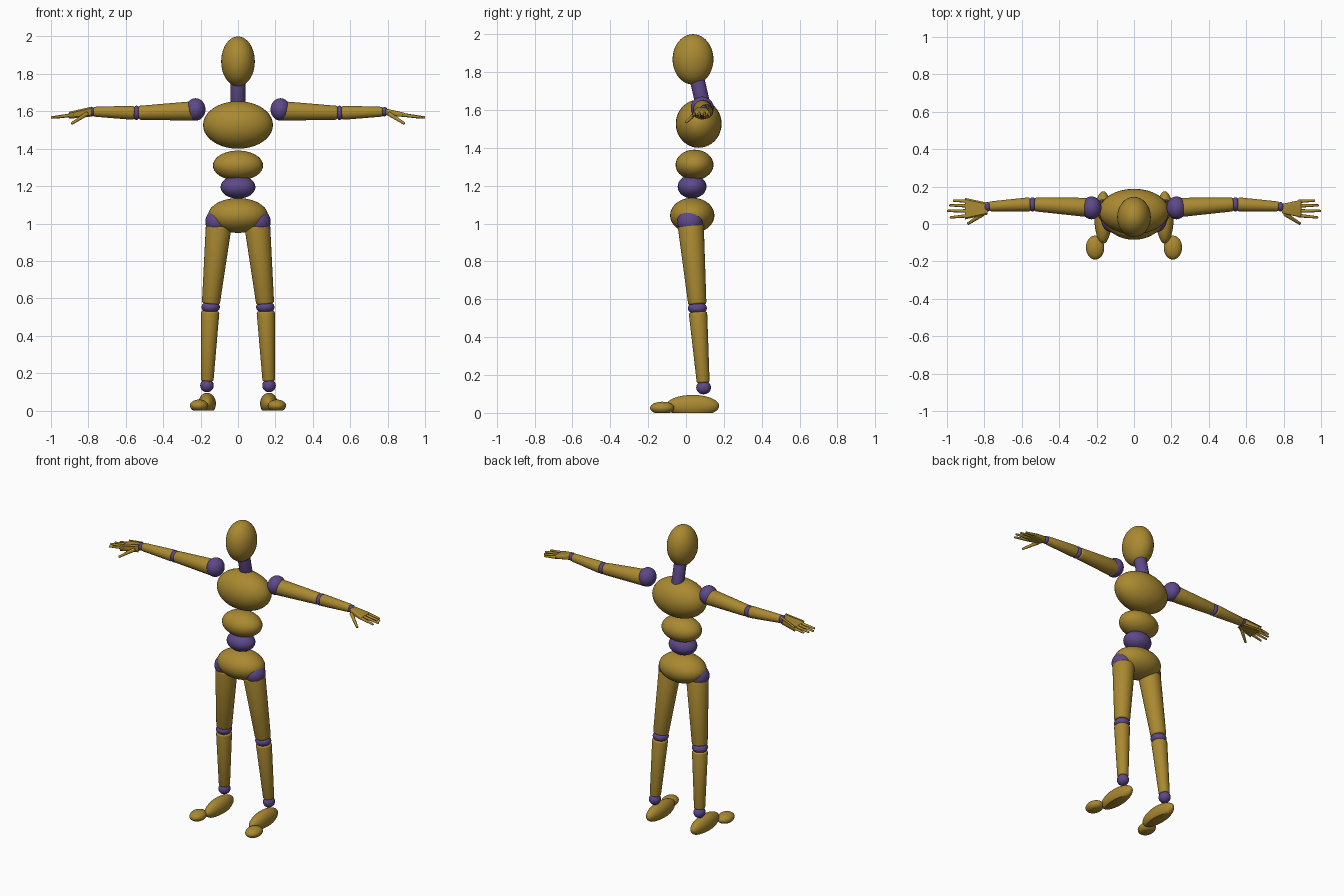
import bpy, bmesh, math
from mathutils import Vector, Matrix

cube = bpy.data.objects.get("Cube")
if cube:
    bpy.data.objects.remove(cube, do_unlink=True)


def material(name, rgb):
    m = bpy.data.materials.new(name)
    m.use_nodes = True
    m.diffuse_color = (*rgb, 1)
    m.node_tree.nodes["Principled BSDF"].inputs["Base Color"].default_value = (*rgb, 1)
    return m


WOOD = material("golden wood", (0.40, 0.25, 0.03))
JOINT = material("purple joint", (0.11, 0.066, 0.25))


def finish(name, bm, mat):
    bmesh.ops.recalc_face_normals(bm, faces=bm.faces)
    mesh = bpy.data.meshes.new(name)
    bm.to_mesh(mesh)
    bm.free()
    mesh.materials.append(mat)
    ob = bpy.data.objects.new(name, mesh)
    bpy.context.collection.objects.link(ob)
    bpy.ops.object.select_all(action="DESELECT")
    ob.select_set(True)
    bpy.context.view_layer.objects.active = ob
    bpy.ops.object.shade_smooth_by_angle(angle=math.radians(40))
    return ob


def ellipsoid(name, centre, radii, mat, turn=0, flat_base=False):
    bm = bmesh.new()
    bmesh.ops.create_uvsphere(bm, u_segments=32, v_segments=20, radius=1)
    bm.transform(Matrix.Translation(centre) @ Matrix.Rotation(turn, 4, "Z")
                 @ Matrix.Diagonal((*radii, 1)))
    if flat_base:  # slice the sole level with the ground
        cut = bmesh.ops.bisect_plane(bm, geom=bm.verts[:] + bm.edges[:] + bm.faces[:],
                                     plane_co=(0, 0, 0), plane_no=(0, 0, -1), clear_outer=True)
        rim = [e for e in cut["geom_cut"] if isinstance(e, bmesh.types.BMEdge)]
        bmesh.ops.edgeloop_fill(bm, edges=rim)
    return finish(name, bm, mat)


def limb(name, a, b, ra, rb, mat, soft=0.01, sides=28):
    """Tapered rod from a to b with softened rims."""
    a, b = Vector(a), Vector(b)
    bm = bmesh.new()
    bmesh.ops.create_cone(bm, cap_ends=True, segments=sides, radius1=ra, radius2=rb,
                          depth=(b - a).length)
    if soft:
        rims = [e for e in bm.edges if any(len(f.verts) > 4 for f in e.link_faces)]
        bmesh.ops.bevel(bm, geom=rims, offset=soft, segments=3, profile=0.5, affect="EDGES")
    turn = (b - a).to_track_quat("Z", "Y").to_matrix().to_4x4()
    bm.transform(Matrix.Translation((a + b) / 2) @ turn)
    return finish(name, bm, mat)


def palm(name, s):
    """Flattened wedge widening from wrist to knuckles."""
    bm = bmesh.new()
    bmesh.ops.create_cube(bm, size=1)
    for v in bm.verts:
        end = v.co.x > 0
        width, thick = (0.095, 0.022) if end else (0.05, 0.036)
        v.co = (s * (0.895 if end else 0.79), 0.082 + v.co.y * width,
                (1.58 if end else 1.597) + v.co.z * thick)
    bmesh.ops.bevel(bm, geom=bm.edges[:], offset=0.008, segments=3, profile=0.5, affect="EDGES")
    return finish(name, bm, WOOD)


# Head and trunk
ellipsoid("head", (0, 0.037, 1.867), (0.09, 0.108, 0.133), WOOD)
limb("neck", (0, 0.052, 1.79), (0, 0.098, 1.59), 0.039, 0.039, JOINT)
ellipsoid("chest", (0, 0.067, 1.527), (0.187, 0.121, 0.127), WOOD)
ellipsoid("abdomen", (0, 0.045, 1.31), (0.134, 0.1, 0.08), WOOD)
ellipsoid("waist", (0, 0.032, 1.195), (0.093, 0.076, 0.062), JOINT)
ellipsoid("pelvis", (0, 0.033, 1.043), (0.16, 0.117, 0.093), WOOD)

# Finger base y, tip x, tip y
FINGERS = {"little": (0.122, 0.968, 0.125), "ring": (0.097, 0.988, 0.1),
           "middle": (0.07, 1.0, 0.07), "index": (0.045, 0.985, 0.035)}

for s, side in ((1, "left"), (-1, "right")):
    # Leg
    ellipsoid(side + "_hip", (s * 0.113, 0.022, 1.01), (0.062, 0.068, 0.065), JOINT)
    limb(side + "_thigh", (s * 0.103, 0.025, 0.99), (s * 0.145, 0.06, 0.572), 0.069, 0.048, WOOD)
    ellipsoid(side + "_knee", (s * 0.146, 0.06, 0.553), (0.049, 0.05, 0.034), JOINT)
    limb(side + "_shin", (s * 0.148, 0.063, 0.532), (s * 0.165, 0.091, 0.158), 0.049, 0.034, WOOD)
    ellipsoid(side + "_ankle", (s * 0.166, 0.093, 0.134), (0.036, 0.039, 0.036), JOINT)
    ellipsoid(side + "_foot", (s * 0.165, 0.035, 0.037), (0.047, 0.14, 0.058), WOOD,
              flat_base=True)
    ellipsoid(side + "_toe", (s * 0.208, -0.126, 0.026), (0.049, 0.064, 0.033), WOOD,
              flat_base=True)

    # Arm
    ellipsoid(side + "_shoulder", (s * 0.227, 0.086, 1.61), (0.053, 0.061, 0.06), JOINT)
    limb(side + "_upper_arm", (s * 0.235, 0.088, 1.602), (s * 0.532, 0.105, 1.592),
         0.052, 0.037, WOOD)
    ellipsoid(side + "_elbow", (s * 0.543, 0.105, 1.592), (0.022, 0.038, 0.038), JOINT)
    limb(side + "_forearm", (s * 0.555, 0.105, 1.592), (s * 0.775, 0.094, 1.598),
         0.038, 0.026, WOOD)
    ellipsoid(side + "_wrist", (s * 0.783, 0.092, 1.598), (0.019, 0.025, 0.025), JOINT)

    # Hand
    palm(side + "_palm", s)
    for finger, (y, tip_x, tip_y) in FINGERS.items():
        limb(f"{side}_{finger}_finger", (s * 0.88, y, 1.581), (s * tip_x, tip_y, 1.567),
             0.01, 0.006, WOOD, soft=0.004, sides=12)
    limb(side + "_thumb", (s * 0.805, 0.055, 1.588), (s * 0.89, 0, 1.534),
         0.012, 0.007, WOOD, soft=0.004, sides=12)
